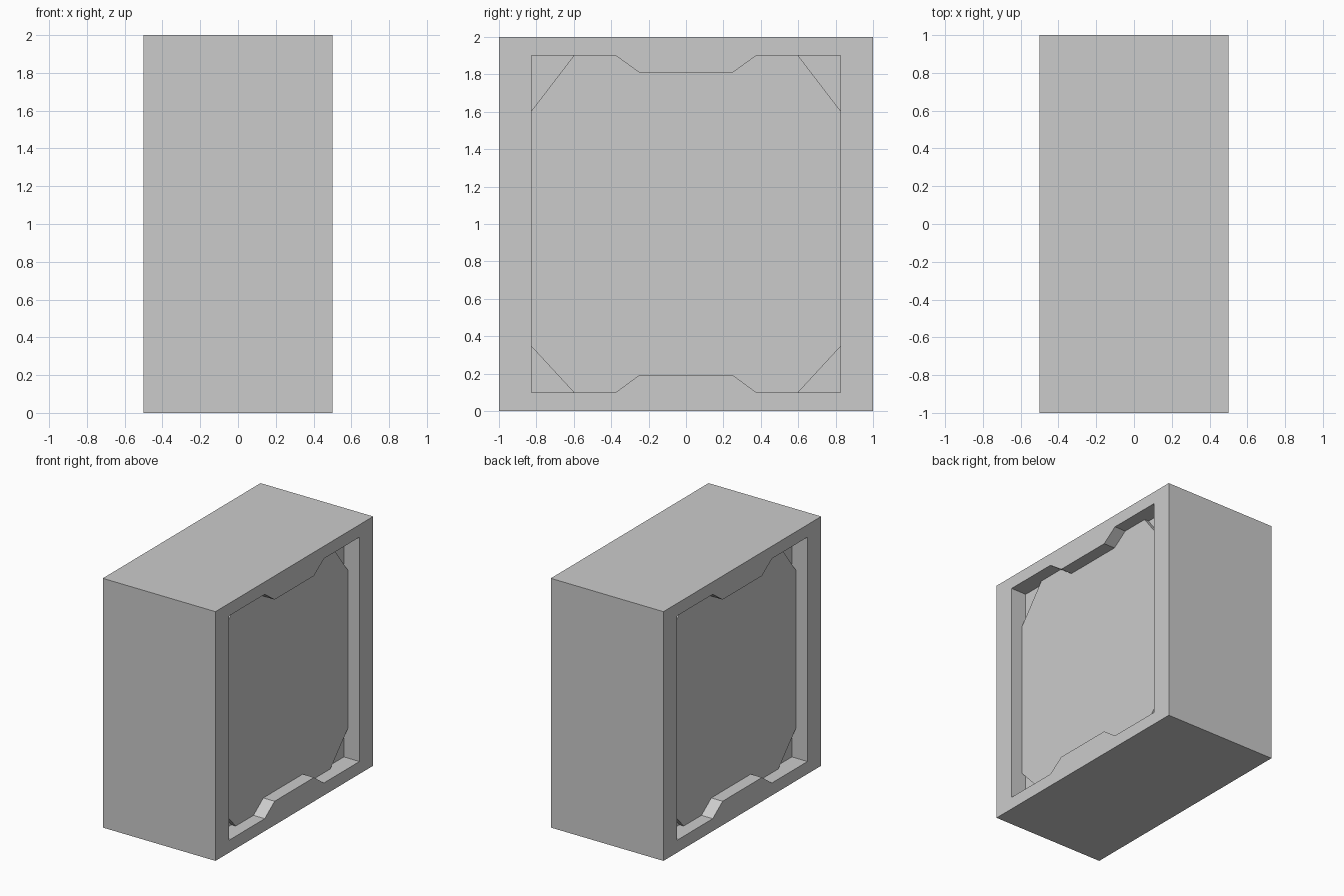
import bpy, bmesh

if "Cube" in bpy.data.objects:
    bpy.data.objects.remove(bpy.data.objects["Cube"])


def prism(name, outline, x0, x1):
    """Extrude a (y, z) outline along x from x0 to x1."""
    bm = bmesh.new()
    face = bm.faces.new([bm.verts.new((x0, y, z)) for y, z in outline])
    ext = bmesh.ops.extrude_face_region(bm, geom=[face])
    for v in ext["geom"]:
        if isinstance(v, bmesh.types.BMVert):
            v.co.x = x1
    bmesh.ops.recalc_face_normals(bm, faces=bm.faces)
    me = bpy.data.meshes.new(name)
    bm.to_mesh(me)
    bm.free()
    ob = bpy.data.objects.new(name, me)
    bpy.context.collection.objects.link(ob)
    return ob


def cut(target, cutter):
    """Subtract the cutter, apply, and discard it."""
    mod = target.modifiers.new("cut", 'BOOLEAN')
    mod.operation = 'DIFFERENCE'
    mod.solver = 'EXACT'
    mod.object = cutter
    bpy.context.view_layer.objects.active = target
    bpy.ops.object.modifier_apply(modifier=mod.name)
    bpy.data.objects.remove(cutter)


W, LO, HI = 0.826, 0.1, 1.9      # opening half-width, bottom, top
PANEL, FLOOR = 0.4, 0.362        # x of the inset panel and the corner pockets

# Solid block
block = prism("block", [(-1, 0), (1, 0), (1, 2), (-1, 2)], -0.5, 0.5)

# Opening with a stepped tab at top and bottom
bottom = [(-W, LO), (-0.375, LO), (-0.25, 0.192), (0.25, 0.192), (0.375, LO), (W, LO)]
top = [(W, HI), (0.375, HI), (0.25, 1.81), (-0.25, 1.81), (-0.375, HI), (-W, HI)]

for side in (1, -1):
    # Recess down to the inset panel
    cut(block, prism("recess_cutter", bottom + top, side * PANEL, side * 0.6))
    # Deeper triangular pockets at the panel's clipped corners
    for s in (1, -1):
        for z, z_in in ((LO, 0.345), (HI, 1.605)):
            tri = [(s * W, z), (s * 0.6, z), (s * W, z_in)]
            cut(block, prism("corner_cutter", tri, side * FLOOR, side * 0.6))
